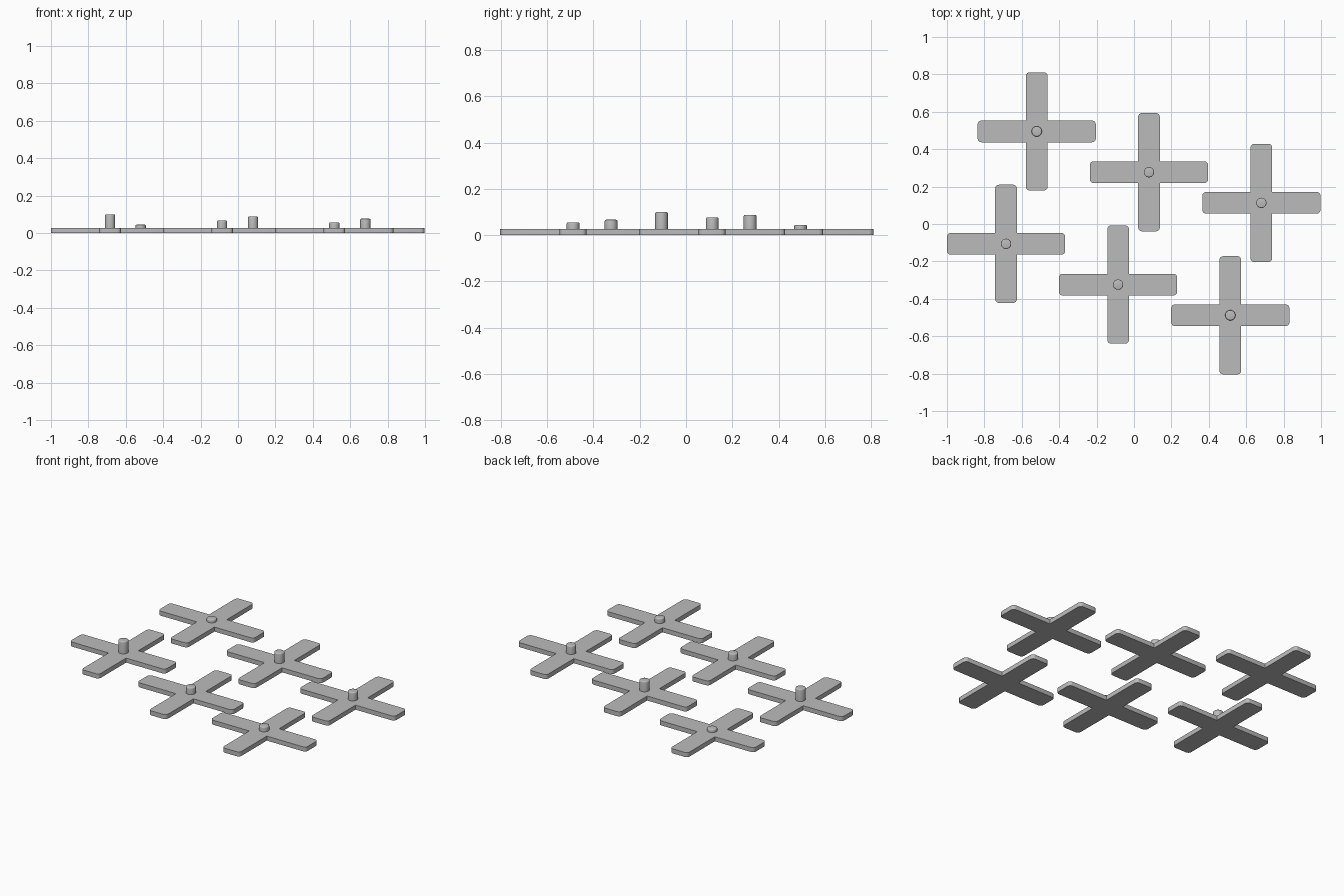
import bpy, bmesh, math

if "Cube" in bpy.data.objects:
    bpy.data.objects.remove(bpy.data.objects["Cube"])

ARM, HALF, THICK = 0.316, 0.058, 0.027   # arm reach, half width, plate thickness
CORNER, PEG_R, RIM = 0.02, 0.0275, 0.006  # corner radius, peg radius, peg rim rounding

grey = bpy.data.materials.new("light grey")
grey.diffuse_color = (0.5, 0.5, 0.5, 1)
grey.use_nodes = True
grey.node_tree.nodes["Principled BSDF"].inputs["Base Color"].default_value = grey.diffuse_color


def finish(bm, name, loc):
    bmesh.ops.recalc_face_normals(bm, faces=bm.faces)
    mesh = bpy.data.meshes.new(name)
    bm.to_mesh(mesh)
    bm.free()
    mesh.materials.append(grey)
    obj = bpy.data.objects.new(name, mesh)
    obj.location = loc
    bpy.context.collection.objects.link(obj)
    bpy.context.view_layer.objects.active = obj
    obj.select_set(True)
    bpy.ops.object.shade_smooth_by_angle(angle=math.radians(32))
    obj.select_set(False)


def cross_outline():
    # One arm end with two rounded corners plus an inner corner, turned four times
    arm = []
    for side in (-1, 1):
        for i in range(5):
            a = math.radians(22.5 * i + (-90 if side < 0 else 0))
            arm.append((ARM - CORNER + CORNER * math.cos(a),
                        side * (HALF - CORNER) + CORNER * math.sin(a)))
    arm.append((HALF, HALF))
    pts = []
    for q in range(4):
        c, s = round(math.cos(q * math.pi / 2)), round(math.sin(q * math.pi / 2))
        pts += [(c * x - s * y, s * x + c * y) for x, y in arm]
    return pts


def cross_plate(name, x, y):
    bm = bmesh.new()
    face = bm.faces.new([bm.verts.new((px, py, 0)) for px, py in cross_outline()])
    top = bmesh.ops.extrude_face_region(bm, geom=[face])["geom"]
    if face.is_valid is False or len(bm.faces) < 46:
        bm.faces.new([v for v in bm.verts if v.co.z == 0 and v not in top])
    bmesh.ops.translate(bm, vec=(0, 0, THICK),
                        verts=[g for g in top if isinstance(g, bmesh.types.BMVert)])
    finish(bm, name, (x, y, 0))


def peg(name, x, y, height):
    # Round post with a softened top rim
    profile = [(PEG_R, THICK - 0.002)]
    for i in range(4):
        a = math.radians(30 * i)
        profile.append((PEG_R - RIM + RIM * math.cos(a), height - RIM + RIM * math.sin(a)))
    n = 32
    bm = bmesh.new()
    rings = [[bm.verts.new((r * math.cos(2 * math.pi * k / n),
                            r * math.sin(2 * math.pi * k / n), z)) for k in range(n)]
             for r, z in profile]
    for lo, hi in zip(rings, rings[1:]):
        for k in range(n):
            j = (k + 1) % n
            bm.faces.new((lo[k], lo[j], hi[j], hi[k]))
    bm.faces.new(rings[-1])
    bm.faces.new(rings[0][::-1])
    finish(bm, name, (x, y, 0))


# Six spacers: centre x, centre y, peg top height
spacers = [(-0.52, 0.495, 0.045), (0.515, -0.488, 0.056), (-0.085, -0.324, 0.067),
           (0.681, 0.113, 0.077), (0.08, 0.277, 0.088), (-0.684, -0.106, 0.1)]
for i, (x, y, h) in enumerate(spacers, 1):
    cross_plate(f"cross_plate_{i}", x, y)
    peg(f"peg_{i}", x, y, h)
